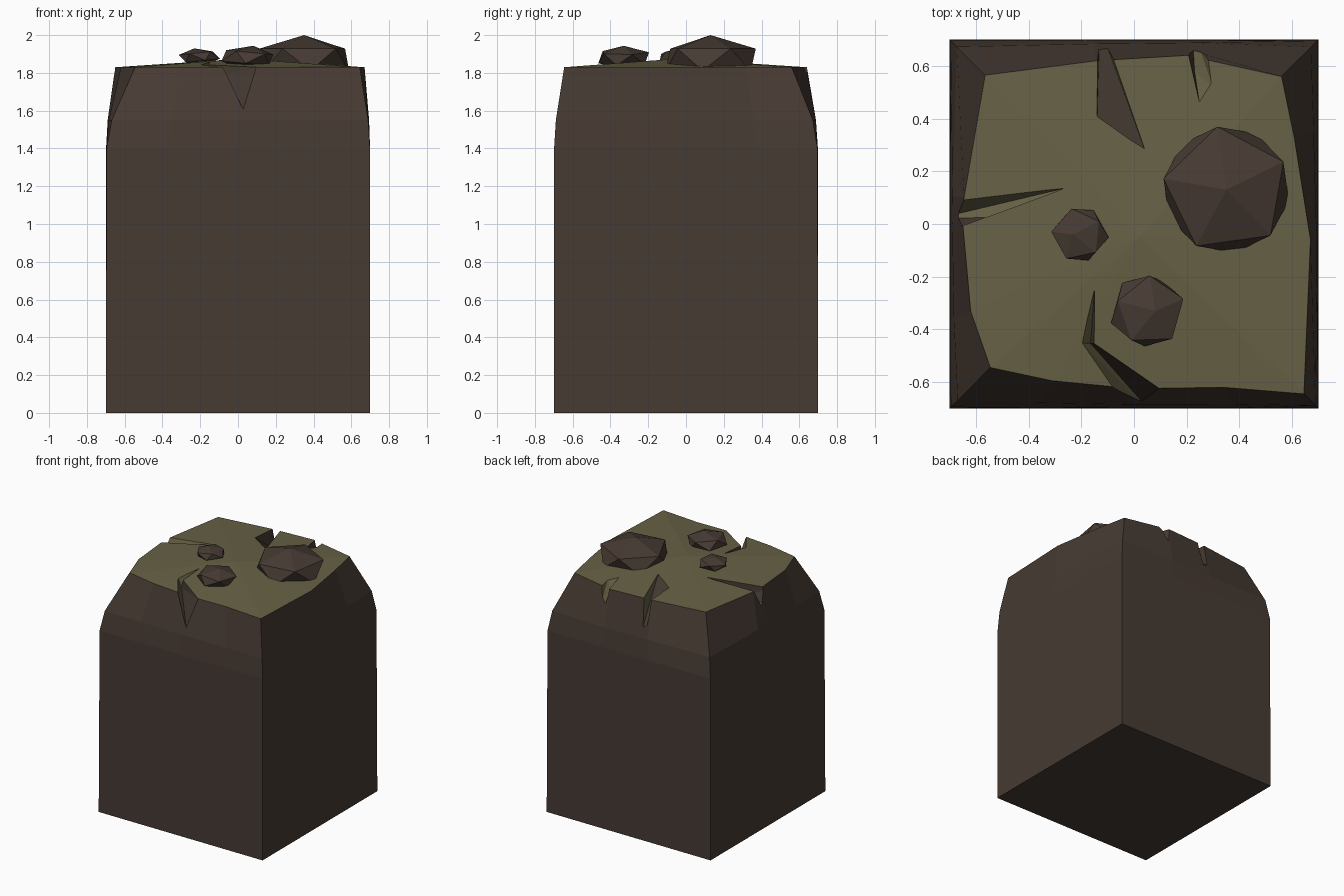
import bpy, bmesh, math
from mathutils import Vector, Matrix

if "Cube" in bpy.data.objects:
    bpy.data.objects.remove(bpy.data.objects["Cube"])


def material(name, color):
    m = bpy.data.materials.new(name)
    m.diffuse_color = (*color, 1)
    m.use_nodes = True
    m.node_tree.nodes["Principled BSDF"].inputs["Base Color"].default_value = m.diffuse_color
    return m


soil = material("soil", (0.062, 0.043, 0.033))
grass = material("grass", (0.135, 0.12, 0.06))


def add_object(name, bm, mats):
    bmesh.ops.recalc_face_normals(bm, faces=bm.faces)
    me = bpy.data.meshes.new(name)
    bm.to_mesh(me)
    bm.free()
    for m in mats:
        me.materials.append(m)
    ob = bpy.data.objects.new(name, me)
    bpy.context.collection.objects.link(ob)
    return ob


# Ground block: square column drawn in to an uneven grassy rim
rim = [(-0.545, -0.545), (-0.31, -0.595), (0.0, -0.625), (0.34, -0.62), (0.645, -0.645),
       (0.67, -0.06), (0.61, 0.32), (0.56, 0.56), (0.20, 0.64), (-0.14, 0.62),
       (-0.565, 0.565), (-0.645, 0.10), (-0.65, 0.0), (-0.62, -0.33)]
square = [(0.7 * x / max(abs(x), abs(y)), 0.7 * y / max(abs(x), abs(y))) for x, y in rim]

bm = bmesh.new()
rings = []
for z, t in [(0, 0), (1.4, 0.03), (1.55, 0.2), (1.83, 1)]:
    rings.append([bm.verts.new((a[0] + (b[0] - a[0]) * t, a[1] + (b[1] - a[1]) * t, z))
                  for a, b in zip(square, rim)])
n = len(rim)
bm.faces.new(rings[0][::-1])
for lo, hi in zip(rings, rings[1:]):
    for i in range(n):
        j = (i + 1) % n
        bm.faces.new((lo[i], lo[j], hi[j], hi[i]))
peak = bm.verts.new((0.02, -0.05, 1.875))
for i in range(n):
    f = bm.faces.new((rings[-1][i], rings[-1][(i + 1) % n], peak))
    f.material_index = 1
block = add_object("ground_block", bm, [soil, grass])


# Cracks: convex wedges with an outline on top and a keel below;
# walls facing along soil_dir are bare soil, the others are grass
def crack(name, outline, keel, soil_dir):
    bm = bmesh.new()
    for x, y in outline:
        bm.verts.new((x, y, 1.85))
        bm.verts.new((x, y, 2.0))
    for p in keel:
        bm.verts.new(p)
    res = bmesh.ops.convex_hull(bm, input=bm.verts)
    loose = [v for v in bm.verts if not v.link_faces]
    bmesh.ops.delete(bm, geom=loose, context='VERTS')
    bm.normal_update()
    for f in bm.faces:
        f.material_index = 0 if f.normal.dot(Vector(soil_dir)) > 0.3 else 1
    cutter = add_object(name, bm, [soil, grass])
    cutter.hide_render = True
    cutter.hide_viewport = False
    mod = block.modifiers.new(name, 'BOOLEAN')
    mod.operation = 'DIFFERENCE'
    mod.solver = 'EXACT'
    mod.object = cutter
    return cutter


cutters = [
    crack("front_crack_tip", [(-0.15, -0.25), (-0.2, -0.45), (-0.15, -0.46)],
          [(-0.165, -0.455, 1.78)], (1, 0, 0)),
    crack("front_crack", [(-0.2, -0.45), (-0.152, -0.452), (0.24, -0.72), (-0.02, -0.72)],
          [(-0.165, -0.453, 1.78), (0.07, -0.72, 1.57)], (1, 0, 0)),
    crack("left_crack", [(-0.265, 0.135), (-0.75, 0.09), (-0.75, -0.04)],
          [(-0.56, 0.025, 1.76), (-0.75, 0.02, 1.68)], (0, -1, 0)),
    crack("back_crack", [(0.04, 0.285), (-0.14, 0.4), (-0.14, 0.75), (-0.12, 0.75)],
          [(-0.1, 0.58, 1.72), (-0.13, 0.75, 1.58)], (-1, 0, 0)),
    crack("back_right_crack", [(0.25, 0.45), (0.3, 0.52), (0.275, 0.75), (0.18, 0.75)],
          [(0.23, 0.58, 1.75), (0.22, 0.75, 1.68)], (-1, 0, 0)),
]

# Bake the cracks into the block and drop the cutters
bpy.context.view_layer.update()
deps = bpy.context.evaluated_depsgraph_get()
carved = bpy.data.meshes.new_from_object(block.evaluated_get(deps))
block.modifiers.clear()
block.data = carved
for c in cutters:
    bpy.data.objects.remove(c)


# Rocks: squashed icosahedra half sunk into the grass
def rock(name, centre, radius, height, spin, tilt):
    bm = bmesh.new()
    bmesh.ops.create_icosphere(bm, subdivisions=1, radius=1)
    mat = (Matrix.Translation(centre) @ Matrix.Diagonal((radius, radius, height, 1))
           @ Matrix.Rotation(math.radians(tilt), 4, 'Y')
           @ Matrix.Rotation(math.radians(spin), 4, 'Z'))
    bm.transform(mat)
    add_object(name, bm, [soil])


rock("large_rock", (0.35, 0.13, 1.87), 0.27, 0.13, 26, 0)
rock("medium_rock", (0.05, -0.33, 1.88), 0.15, 0.065, 20, 12)
rock("small_rock", (-0.205, -0.04, 1.885), 0.112, 0.046, 30, -14)
